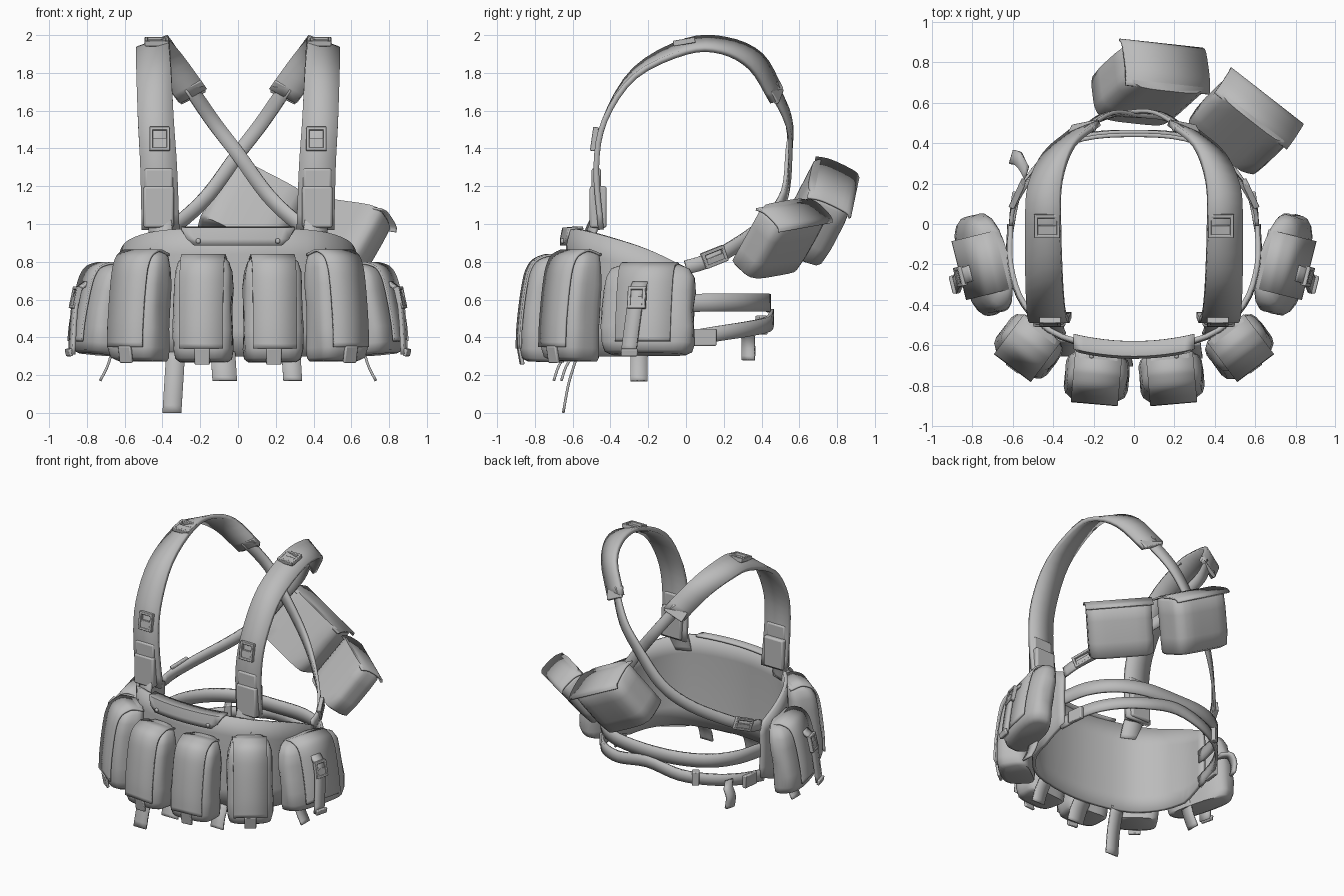
import bpy, bmesh, math
from mathutils import Vector, Matrix

cube = bpy.data.objects.get("Cube")
if cube:
    bpy.data.objects.remove(cube, do_unlink=True)

grey = bpy.data.materials.new("plain_grey")
grey.use_nodes = True
grey.diffuse_color = (0.5, 0.5, 0.5, 1)
grey.node_tree.nodes["Principled BSDF"].inputs["Base Color"].default_value = (0.5, 0.5, 0.5, 1)
SIDES = (("left", 1), ("right", -1))


def finish(name, bm, thick=0, bevel=0, angle=40):
    bmesh.ops.recalc_face_normals(bm, faces=bm.faces)
    me = bpy.data.meshes.new(name)
    bm.to_mesh(me)
    bm.free()
    me.materials.append(grey)
    ob = bpy.data.objects.new(name, me)
    bpy.context.collection.objects.link(ob)
    bpy.ops.object.select_all(action="DESELECT")
    ob.select_set(True)
    bpy.context.view_layer.objects.active = ob
    bpy.ops.object.shade_smooth_by_angle(angle=math.radians(angle))
    if thick:
        mod = ob.modifiers.new("thickness", "SOLIDIFY")
        mod.thickness, mod.offset = thick, 0
    if bevel:
        mod = ob.modifiers.new("soft_edge", "BEVEL")
        mod.width, mod.segments = bevel, 2
    return ob


def sheet(name, rows, thick=0, closed=False, angle=40):
    """Skin a list of point rows; closed makes capped tubes."""
    bm = bmesh.new()
    vs = [[bm.verts.new(p) for p in row] for row in rows]
    n = len(rows[0])
    for a, b in zip(vs, vs[1:]):
        for i in range(n if closed else n - 1):
            j = (i + 1) % n
            bm.faces.new((a[i], a[j], b[j], b[i]))
    if closed:
        bm.faces.new(vs[0])
        bm.faces.new(vs[-1])
    return finish(name, bm, thick, angle=angle)


def smooth(pts, n=4):
    """Catmull-Rom resampling."""
    p = [Vector(q) for q in pts]
    p = [2 * p[0] - p[1]] + p + [2 * p[-1] - p[-2]]
    out = []
    for a, b, c, d in zip(p, p[1:], p[2:], p[3:]):
        for k in range(n):
            t = k / n
            out.append((2 * b + (c - a) * t + (2 * a - 5 * b + 4 * c - d) * t * t
                        + (3 * b - a - 3 * c + d) * t ** 3) / 2)
    return out + [p[-2]]


def ribbon(name, pts, w0, w1=None, sides=None, thick=0.02, matrix=None):
    """Strap along a path; sides are width directions, else it wraps the body."""
    path = smooth(pts)
    w1 = w1 or w0
    if sides:
        across = smooth(sides) if len(sides) == len(pts) else [Vector(sides[0])] * len(path)
    else:
        across = []
        for i, p in enumerate(path):
            tangent = path[min(i + 1, len(path) - 1)] - path[max(i - 1, 0)]
            across.append(tangent.cross(Vector((p.x, p.y, 0))))
    rows = []
    for i, (p, s) in enumerate(zip(path, across)):
        h = s.normalized() * (w0 + (w1 - w0) * i / (len(path) - 1)) / 2
        rows.append([p - h, p, p + h])
    if matrix:
        rows = [[matrix @ q for q in r] for r in rows]
    return sheet(name, rows, thick)


def place(loc, turn=0, tilt=0, roll=0):
    r = math.radians
    return (Matrix.Translation(loc) @ Matrix.Rotation(r(turn), 4, "Z")
            @ Matrix.Rotation(r(tilt), 4, "X") @ Matrix.Rotation(r(roll), 4, "Y"))


def boxes(name, matrix, parts, bevel=0.006):
    """Several boxes (centre, size) joined as one object."""
    bm = bmesh.new()
    for c, s in parts:
        bmesh.ops.create_cube(bm, size=1, matrix=matrix @ Matrix.Translation(c) @ Matrix.Diagonal((*s, 1)))
    return finish(name, bm, bevel=bevel)


def buckle(name, matrix, w=0.1, h=0.1):
    bar = 0.018
    parts = [((k * w / 2, 0, 0), (bar, 0.03, h)) for k in (-1, 1)]
    parts += [((0, 0, k * h / 2), (w + bar, 0.03, bar)) for k in (-1, 1)]
    parts.append(((0, 0, -h * 0.2), (w, 0.022, h * 0.5)))
    return boxes(name, matrix, parts, 0.004)


# Pouch profile: height fraction, width scale, depth scale
SOFT = [(0, .8, .78), (.03, .94, .94), (.12, 1, 1), (.3, 1, 1), (.5, .98, .97), (.7, .99, .92),
        (.85, .95, .85), (.95, .84, .72), (1, .62, .5)]
BOXY = [(0, .88, .84), (.04, .98, .96), (.3, 1, 1), (.7, 1, 1), (.94, 1, .97), (1, .92, .84)]


def pouch(name, m, w, d, h, profile=SOFT, power=4, flap_w=0.74, flap_end=2):
    rows, front = [], []
    for t, sw, sd in profile:
        shift = d * (1 - sd) / 2
        z = (t - 0.5) * h
        row = []
        for k in range(28):
            a = math.tau * k / 28
            c, s = math.cos(a), math.sin(a)
            r = (abs(c) ** power + abs(s) ** power) ** (-1 / power)
            dent = 1 + 0.025 * math.sin(3 * a + 9 * t) * (profile is SOFT)
            row.append(m @ Vector((c * r * w * sw / 2 * dent, s * r * d * sd / 2 * dent + shift, z)))
        rows.append(row)
        front.append((0, shift - d * sd / 2 - 0.005, z))
    sheet(name, rows, closed=True, angle=60)
    # Flap folded over the top and down the front
    top = h / 2 + 0.005
    path = [(0, d * 0.45, top - 0.02), (0, d * 0.15, top)] + front[:flap_end - 1:-1]
    ribbon(name + "_flap", path, w * flap_w, sides=[(1, 0, 0)], thick=0.012, matrix=m)


# Curved chest panel, mirrored from a half outline (x, y, top height)
half = [(0.61, 0.0, 0.77), (0.61, -0.2, 0.865), (0.54, -0.4, 0.93), (0.36, -0.555, 0.97)]
edge = half + [(0, -0.62, 0.975)] + [(-x, y, z) for x, y, z in half[::-1]]
rows = []
for p in smooth(edge):
    low = 0.3 + 0.4 * max(0, p.y + 0.2)
    rows.append([(p.x * (1 + .01 * math.sin(math.pi * t)), p.y * (1 + .01 * math.sin(math.pi * t)),
                  low + (p.z - low) * t) for t in (0, .2, .4, .6, .8, 1)])
sheet("chest_panel", rows, 0.025)

# Document flap along the top of the panel
rows = []
for i in range(13):
    x = (i / 6 - 1)
    rows.append([(x * k, -0.65 + 0.2 * (x * k) ** 2 * 2 + off, z)
                 for k, off, z in ((.3, .07, .98), (.3, 0, .975), (.27, -.01, .92), (.23, -.01, .885))])
sheet("document_flap", rows, 0.015)

for side, s in SIDES:
    # Six ammunition pouches around the panel
    pouch(side + "_front_pouch", place((s * .185, -.757, .55), s * 5, -2), .315, .235, .56)
    pouch(side + "_corner_pouch", place((s * .522, -.607, .565), s * 37, -2), .31, .23, .58)
    pouch(side + "_side_pouch", place((s * .742, -.2, .55), s * 76, -6), .5, .2, .48, power=3, flap_w=.6)
    for part, loc, turn in (("front", (s * .19, -.875, .3), 5), ("corner", (s * .595, -.705, .31), 37)):
        boxes(f"{side}_{part}_pull_tab", place(loc, s * turn, 10), [((0, 0, 0), (.08, .02, .09))])
    boxes(side + "_flap_snap", place((s * .21, -.65, .91)), [((0, 0, 0), (.025, .03, .025))], 0.008)

    # Closing strap and buckle on the side pouch
    ribbon(side + "_side_pouch_strap",
           [(s * .8, -.24, .69), (s * .85, -.26, .64), (s * .87, -.28, .5), (s * .88, -.305, .31)],
           .08, sides=[(s * .25, 1, 0)])
    buckle(side + "_side_pouch_buckle", place((s * .86, -.26, .61), s * 76, -12), .08, .1)
    boxes(side + "_side_strap_end", place((s * .895, -.3, .32), s * 76, 12), [((0, 0, 0), (.09, .02, .04))])

    # Padded shoulder strap
    ribbon(side + "_shoulder_strap",
           [(s * .41, -.45, .97), (s * .42, -.475, 1.3), (s * .435, -.43, 1.55), (s * .445, -.27, 1.8),
            (s * .45, 0, 1.94), (s * .44, .2, 1.945), (s * .37, .37, 1.86), (s * .24, .48, 1.68)],
           .2, .165, thick=.03,
           sides=[(1, 0, 0)] * 3 + [(1, 0, -s * .2), (1, 0, -s * .35), (1, -s * .15, -s * .4),
                                    (1, -s * .35, -s * .5), (1, -s * .3, -s * .55)])
    buckle(side + "_chest_buckle", place((s * .415, -.485, 1.45), 0, -8), .09, .11)
    buckle(side + "_top_buckle", place((s * .43, -.01, 1.965), 0, -80, 0), .11, .1)
    boxes(side + "_strap_sleeve", place((s * .42, -.475, 1.13)),
          [((0, 0, .1), (.15, .05, .13)), ((0, .01, -.04), (.16, .09, .22))], 0.012)
    ribbon(side + "_strap_anchor", [(s * .41, -.46, 1.05), (s * .41, -.5, .97), (s * .4, -.525, .86)],
           .13, sides=[(1, s * .4, 0)])

    # Narrow strap crossing the back to the opposite hip
    ribbon(side + "_cross_strap",
           [(s * .26, .46, 1.73), (s * .13, .545, 1.54), (0, .545 + s * .008, 1.37), (-s * .16, .52, 1.15),
            (-s * .32, .42, 1.0), (-s * .5, .24, .87), (-s * .59, .1, .8), (-s * .61, .0, .77)], .075)
    boxes(side + "_cross_strap_joint", place((s * .25, .475, 1.7), -s * 25, 25, s * 30),
          [((0, 0, 0), (.15, .025, .08))])
    buckle(side + "_hip_buckle", place((s * .575, .15, .825), s * 115, 0, -s * 20), .12, .07)
    boxes(side + "_waist_buckle", place((s * .595, .1, .4), s * 97), [((0, 0, 0), (.12, .03, .09))])

# Two waist belts closing the back
for name, zs, back, w in (("upper_belt", (.58, .585, .585, .58), .44, .095),
                          ("lower_belt", (.385, .42, .47, .51), .455, .08)):
    arc = [(.61, -.04, zs[0]), (.56, .17, zs[1]), (.44, .33, (zs[1] + zs[2]) / 2), (.25, back - .02, zs[2])]
    ribbon(name, arc + [(0, back, zs[3])] + [(-x, y, z) for x, y, z in arc[::-1]], w)
boxes("belt_slider", place((-.36, .4, .465), 30), [((0, 0, 0), (.05, .05, .1))])
ribbon("belt_tail", [(-.53, .25, .43), (-.57, .32, .42), (-.6, .33, .36), (-.59, .33, .28)], .07,
       sides=[(.3, 1, 0)])

# Loose webbing ends below the pouches
tails = {"long_tail": ((-.33, -.57, .32), (-.35, -.65, 0), .1), "centre_tail": ((-.08, -.63, .32), (-.07, -.7, .17), .13),
         "left_tail": ((.28, -.59, .32), (.29, -.66, .17), .1)}
for name, (a, b, w) in tails.items():
    mid = [(p + q) / 2 + r for p, q, r in zip(a, b, (0, -.01, 0))]
    ribbon(name, [a, mid, b], w, sides=[(1, 0, 0)], thick=.014)
for side, s in SIDES:
    ribbon(side + "_hip_tail", [(s * .66, -.25, .35), (s * .69, -.25, .25), (s * .73, -.25, .17)], .09,
           sides=[(0, 1, 0)], thick=.014)

# Two boxy utility pouches hanging on the back
pouch("centre_back_pouch", place((.07, .7, 1.055), 187, 24, -30), .45, .27, .39, BOXY, 5, 1.04, 4)
pouch("left_back_pouch", place((.54, .495, .915), 147, 38, -8), .44, .2, .37, BOXY, 5, 1.04, 4)
